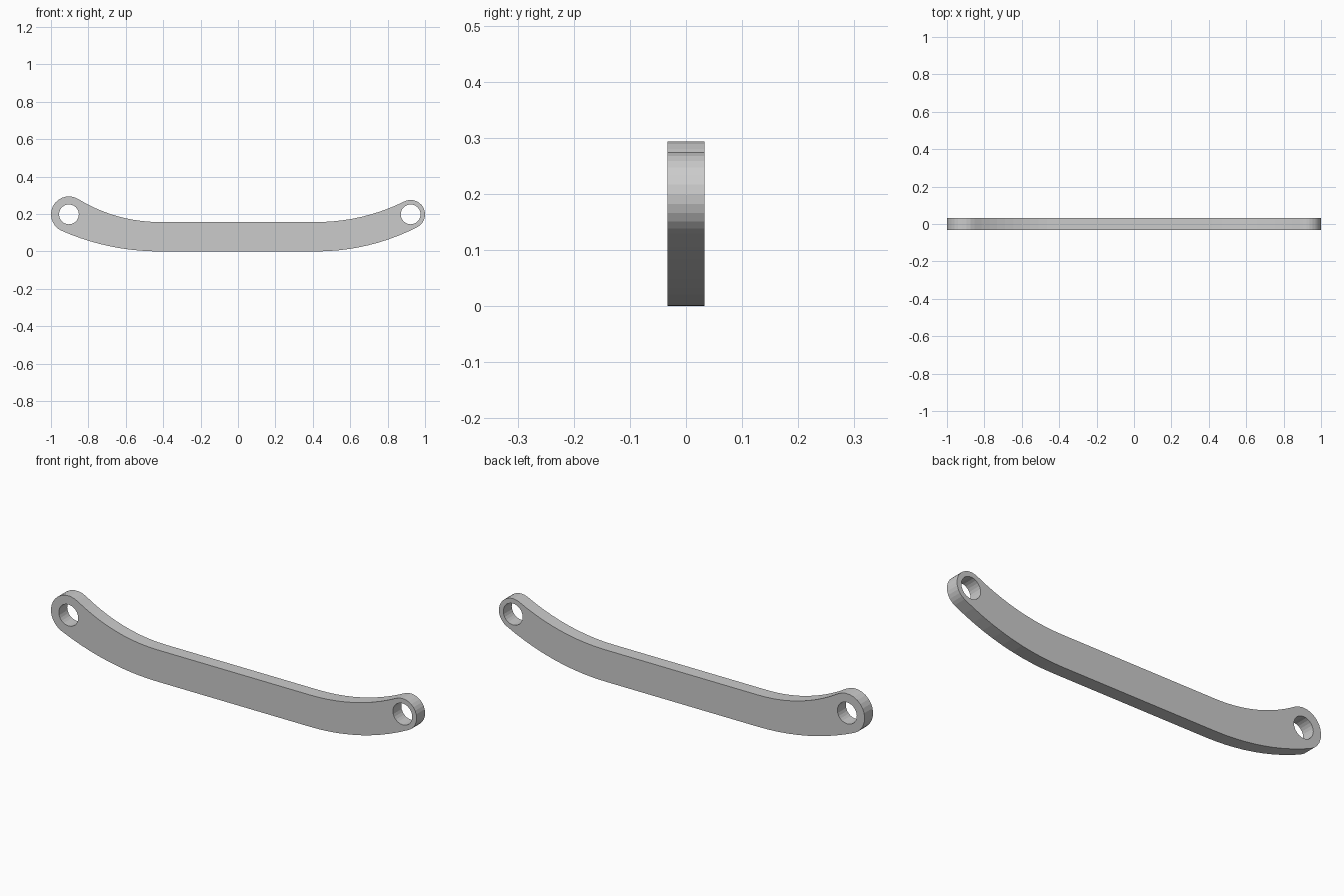
import bpy
from math import atan2, cos, sin, pi, tau

if "Cube" in bpy.data.objects:
    bpy.data.objects.remove(bpy.data.objects["Cube"])

BAR = 0.157       # height of the straight middle
BEND = 0.42       # x where the bends begin
HOLE_Z = 0.198
HOLE_R = 0.053
HALF_T = 0.033


def arc(cx, cz, r, a0, a1, n):
    return [(cx + r * cos(a0 + (a1 - a0) * i / n),
             cz + r * sin(a0 + (a1 - a0) * i / n)) for i in range(n + 1)]


# Outline of a right-hand end, bottom to top: bend, round eye, bend (all tangent)
def end_outline(cx, r):
    dx = cx - BEND
    h = HOLE_Z - BAR
    rb = (dx**2 + HOLE_Z**2 - r**2) / (2 * (HOLE_Z - r))
    rt = (dx**2 + h**2 - r**2) / (2 * (r + h))
    ab = atan2(HOLE_Z - rb, dx)
    at = atan2(HOLE_Z - BAR - rt, dx)
    pts = arc(BEND, rb, rb, -pi / 2, ab, 10)
    pts += arc(cx, HOLE_Z, r, ab, at + pi, 14)[1:]
    pts += arc(BEND, BAR + rt, rt, at, -pi / 2, 10)[1:]
    return pts


EYES = {1: (0.923, 0.077), -1: (0.904, 0.096)}
outline = end_outline(*EYES[1])
outline += [(-x, z) for x, z in reversed(end_outline(*EYES[-1]))]
loops = [outline]
loops += [arc(s * cx, HOLE_Z, HOLE_R, 0, tau, 24)[:-1] for s, (cx, r) in EYES.items()]

# Plate profile with two holes, extruded to thickness
curve = bpy.data.curves.new("link_bar", 'CURVE')
curve.dimensions = '2D'
curve.fill_mode = 'BOTH'
curve.extrude = HALF_T
for pts in loops:
    sp = curve.splines.new('POLY')
    sp.points.add(len(pts) - 1)
    for p, (x, z) in zip(sp.points, pts):
        p.co = (x, z, 0, 1)
    sp.use_cyclic_u = True
bar = bpy.data.objects.new("link_bar", curve)
bpy.context.collection.objects.link(bar)
bar.rotation_euler.x = pi / 2
bpy.context.view_layer.objects.active = bar
bar.select_set(True)
bpy.ops.object.convert(target='MESH')
bpy.ops.object.mode_set(mode='EDIT')
bpy.ops.mesh.select_all(action='SELECT')
bpy.ops.mesh.remove_doubles(threshold=0.0001)
bpy.ops.mesh.normals_make_consistent(inside=False)
bpy.ops.object.mode_set(mode='OBJECT')
bpy.ops.object.shade_flat()
